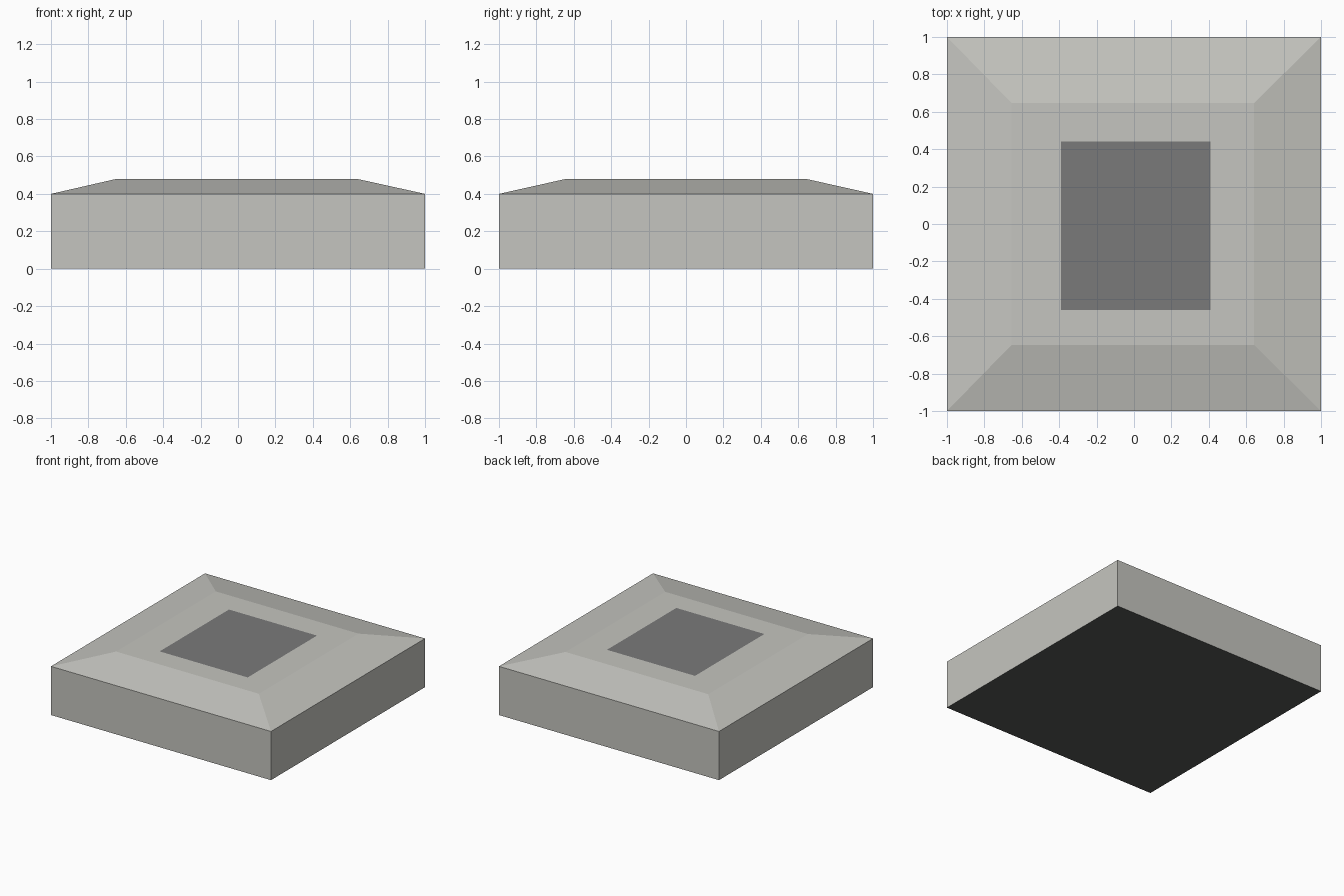
import bpy, bmesh

if "Cube" in bpy.data.objects:
    bpy.data.objects.remove(bpy.data.objects["Cube"])


def material(name, rgb):
    m = bpy.data.materials.new(name)
    m.diffuse_color = (*rgb, 1.0)
    m.use_nodes = True
    m.node_tree.nodes["Principled BSDF"].inputs["Base Color"].default_value = m.diffuse_color
    return m


def build(name, layers, mats):
    """Stack rectangular outlines (x0, x1, y0, y1, z); the last one is capped on top."""
    bm = bmesh.new()
    rings = [[bm.verts.new(p) for p in
              ((x0, y0, z), (x1, y0, z), (x1, y1, z), (x0, y1, z))]
             for x0, x1, y0, y1, z in layers]
    bm.faces.new(rings[-1])
    if len(rings) > 1:
        bm.faces.new(rings[0][::-1])
    for low, high in zip(rings, rings[1:]):
        for i in range(4):
            j = (i + 1) % 4
            bm.faces.new((low[i], low[j], high[j], high[i]))
    # Downward faces take the second material, if there is one
    bm.normal_update()
    for f in bm.faces:
        f.material_index = 1 if f.normal.z < -0.9 and len(mats) > 1 else 0
    mesh = bpy.data.meshes.new(name)
    bm.to_mesh(mesh)
    bm.free()
    for m in mats:
        mesh.materials.append(m)
    obj = bpy.data.objects.new(name, mesh)
    bpy.context.collection.objects.link(obj)
    return obj


stone = material("light_stone_grey", (0.557, 0.557, 0.523))
dark = material("dark_grey", (0.195, 0.195, 0.195))
underside = material("underside_black", (0.090, 0.095, 0.092))

# Square block with a shallow sloped shoulder, flat top and dark underside
build("stone_base", [(-1, 1, -1, 1, 0),
                     (-1, 1, -1, 1, 0.40),
                     (-0.655, 0.642, -0.647, 0.647, 0.479)], [stone, underside])

# Dark panel lying flush on the flat top
build("top_panel", [(-0.39, 0.41, -0.46, 0.44, 0.4798)], [dark])
